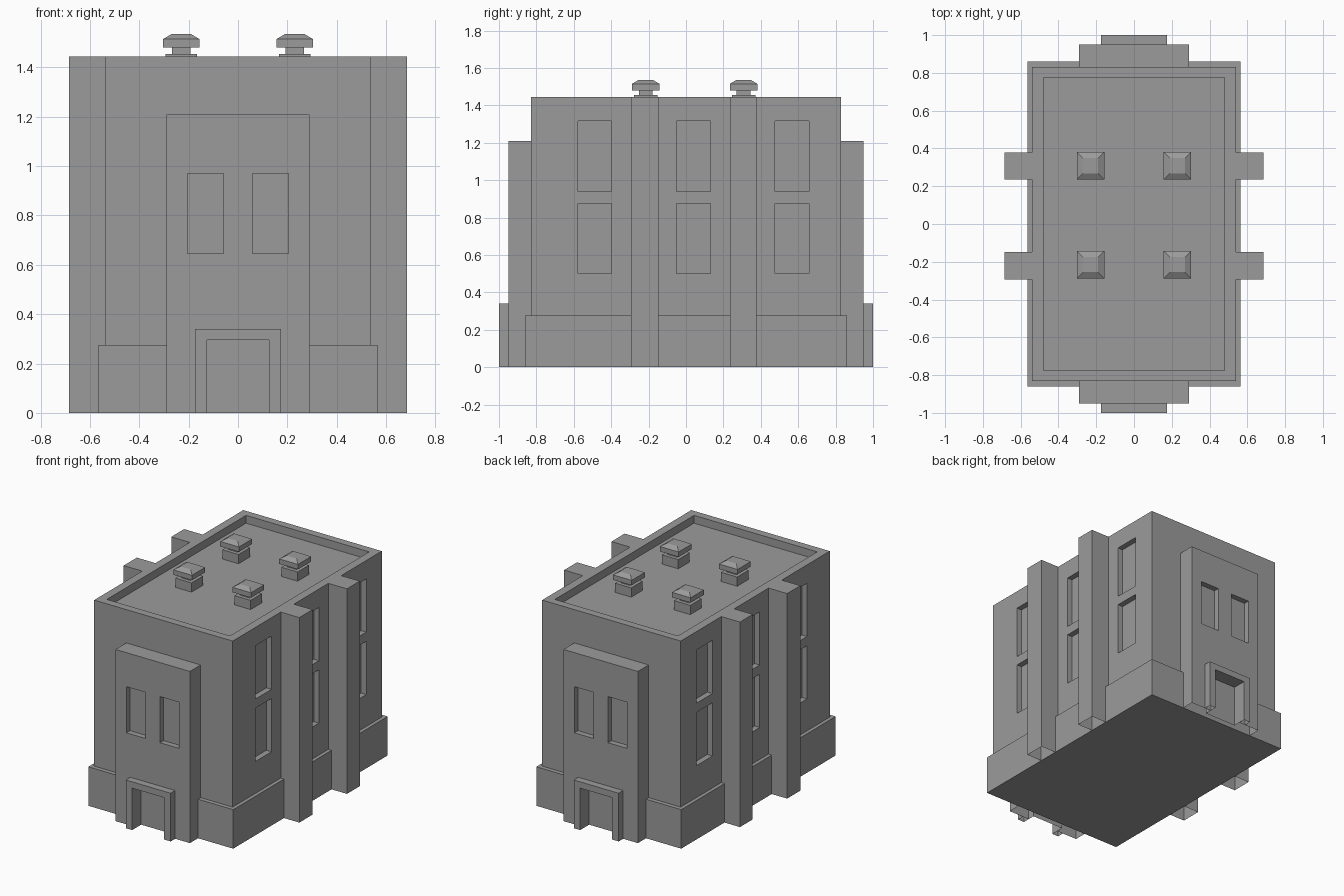
import bpy
import bmesh
from mathutils import Matrix, Vector

default = bpy.data.objects.get("Cube")
if default:
    bpy.data.objects.remove(default, do_unlink=True)

grey = bpy.data.materials.new("plain_grey")
grey.use_nodes = True
grey.diffuse_color = (0.33, 0.33, 0.33, 1)
grey.node_tree.nodes["Principled BSDF"].inputs["Base Color"].default_value = grey.diffuse_color


def add_box(bm, x, y, z):
    """Add a box spanning the three (low, high) ranges."""
    spans = [sorted(r) for r in (x, y, z)]
    centre = Vector([(a + b) / 2 for a, b in spans])
    size = [b - a for a, b in spans]
    matrix = Matrix.Translation(centre) @ Matrix.Diagonal((*size, 1))
    return bmesh.ops.create_cube(bm, size=1, matrix=matrix)["verts"]


def make(name, bm):
    mesh = bpy.data.meshes.new(name)
    bm.to_mesh(mesh)
    bm.free()
    mesh.materials.append(grey)
    obj = bpy.data.objects.new(name, mesh)
    bpy.context.collection.objects.link(obj)
    return obj


def boxes(name, *spans):
    bm = bmesh.new()
    for span in spans:
        add_box(bm, *span)
    return make(name, bm)


def cut(obj, spans):
    """Carve boxes out of an object and bake the result."""
    cutter = boxes("cutter", *spans)
    cutter.hide_render = True
    mod = obj.modifiers.new("cut", "BOOLEAN")
    mod.object, mod.operation, mod.solver = cutter, "DIFFERENCE", "EXACT"
    graph = bpy.context.evaluated_depsgraph_get()
    mesh = bpy.data.meshes.new_from_object(obj.evaluated_get(graph))
    obj.modifiers.clear()
    obj.data = mesh
    mesh.materials.clear()
    mesh.materials.append(grey)
    bpy.data.objects.remove(cutter, do_unlink=True)


def open_bottom(obj):
    """Remove the faces resting on the ground."""
    bm = bmesh.new()
    bm.from_mesh(obj.data)
    ground = [f for f in bm.faces if all(v.co.z < 0.001 for v in f.verts)]
    bmesh.ops.delete(bm, geom=ground, context="FACES")
    bm.to_mesh(obj.data)
    bm.free()


ROOF, DECK, REVEAL = 1.445, 1.39, 0.04
BUTTRESS_Y = [(-0.295, -0.148), (0.235, 0.378)]

# Plinth around the foot of the building
boxes("plinth", ((-0.565, 0.565), (-0.86, 0.86), (0, 0.275)))

# Main block with sunken roof and side windows
body = boxes("main_block", ((-0.54, 0.54), (-0.83, 0.83), (0.2, ROOF)))
holes = [((-0.48, 0.48), (-0.775, 0.775), (DECK, ROOF + 0.1))]
for side in (-1, 1):
    for y in ((-0.577, -0.398), (-0.05, 0.13), (0.477, 0.657)):
        for z in ((0.5, 0.875), (0.94, 1.315)):
            holes.append(((side * (0.54 - REVEAL), side * 0.6), y, z))
cut(body, holes)

# Side buttresses
for side, label in ((1, "left"), (-1, "right")):
    for place, y in zip(("front", "back"), BUTTRESS_Y):
        obj = boxes(f"{place}_{label}_buttress", ((side * 0.52, side * 0.685), y, (0, ROOF)))
        open_bottom(obj)

# Entrance bays and door surrounds at both ends
for end, label in ((-1, "front"), (1, "back")):
    bay = boxes(f"{label}_bay", ((-0.29, 0.29), (end * 0.8, end * 0.95), (0, 1.21)))
    holes = [((-0.125, 0.125), (end * 0.9, end * 1.1), (-0.1, 0.295))]
    for x in ((-0.205, -0.058), (0.058, 0.205)):
        holes.append((x, (end * (0.95 - REVEAL), end * 1.1), (0.645, 0.97)))
    cut(bay, holes)
    open_bottom(bay)
    frame = boxes(f"{label}_door_surround", ((-0.175, 0.175), (end * 0.95, end), (0, 0.34)))
    cut(frame, [((-0.125, 0.125), (end * 0.8, end * 1.1), (-0.1, 0.295))])
    open_bottom(frame)

# Roof vents: block, neck and bevelled cap
for x in (-0.23, 0.23):
    for y in (-0.215, 0.308):
        bm = bmesh.new()
        for half, low, high in ((0.063, DECK, 1.455), (0.037, 1.455, 1.48), (0.073, 1.48, 1.515)):
            add_box(bm, (x - half, x + half), (y - half, y + half), (low, high))
        matrix = Matrix.Translation((x, y, 1.525)) @ Matrix.Diagonal((0.146, 0.146, 0.02, 1))
        top = bmesh.ops.create_cube(bm, size=1, matrix=matrix)["verts"]
        for v in top:
            if v.co.z > 1.525:
                v.co.x = x + (v.co.x - x) * 0.55
                v.co.y = y + (v.co.y - y) * 0.55
        make("roof_vent", bm)
